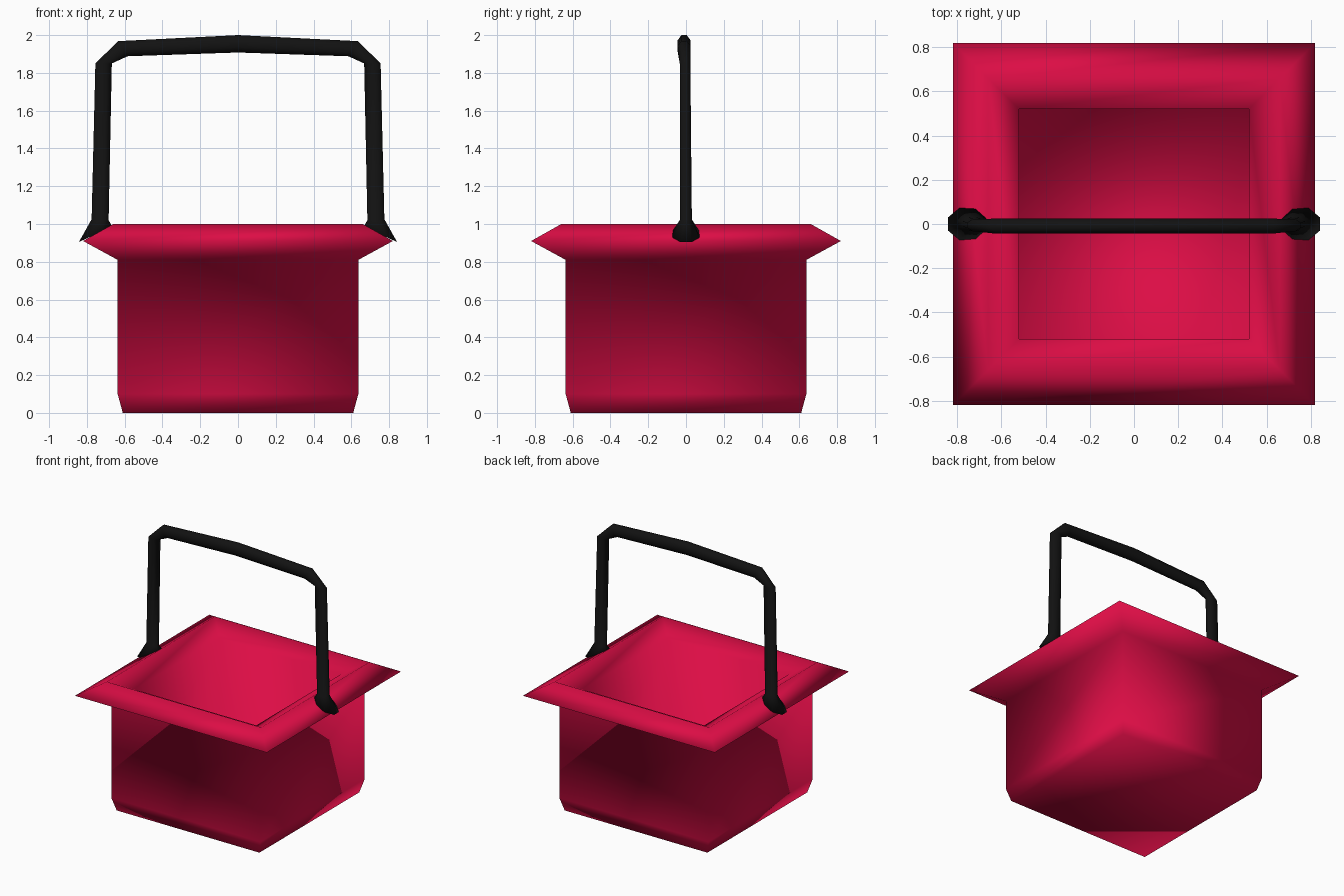
import bpy, bmesh
from math import cos, sin, pi, radians

if "Cube" in bpy.data.objects:
    bpy.data.objects.remove(bpy.data.objects["Cube"])


def material(name, rgb):
    m = bpy.data.materials.new(name)
    m.diffuse_color = (*rgb, 1)
    m.use_nodes = True
    m.node_tree.nodes["Principled BSDF"].inputs["Base Color"].default_value = m.diffuse_color
    return m


def loft(name, rings, mat):
    """Skin a list of equal-length vertex rings and cap both ends."""
    bm = bmesh.new()
    loops = [[bm.verts.new(p) for p in r] for r in rings]
    n = len(loops[0])
    for a, b in zip(loops, loops[1:]):
        for i in range(n):
            j = (i + 1) % n
            bm.faces.new((a[i], a[j], b[j], b[i]))
    bm.faces.new(loops[0][::-1])
    bm.faces.new(loops[-1])
    bmesh.ops.recalc_face_normals(bm, faces=bm.faces)
    for f in bm.faces:
        f.smooth = True
    me = bpy.data.meshes.new(name)
    bm.to_mesh(me)
    bm.free()
    me.materials.append(mat)
    ob = bpy.data.objects.new(name, me)
    bpy.context.collection.objects.link(ob)
    return ob


red = material("basket_red", (0.72, 0.004, 0.06))
black = material("handle_black", (0.006, 0.006, 0.006))

# Basket: square rings (half width, height) from underside, over the rim, to the inner floor
profile = [(0.61, 0), (0.637, 0.1), (0.637, 0.81), (0.82, 0.91),
           (0.66, 1.0), (0.52, 0.925), (0.525, 0.08)]
corners = [(-1, -1), (1, -1), (1, 1), (-1, 1)]
loft("basket", [[(cx * h, cy * h, z) for cx, cy in corners] for h, z in profile], red)

# Handle: stations as inner point, outer point, half depth and y centre
half = [((0.665, 0.985), (0.842, 0.905), 0.072, 0.0),
        ((0.685, 1.02), (0.775, 1.025), 0.031, 0.0),
        ((0.668, 1.85), (0.755, 1.85), 0.028, -0.005),
        ((0.585, 1.888), (0.635, 1.968), 0.034, -0.01),
        ((0.0, 1.908), (0.0, 2.0), 0.034, -0.01)]
mirrored = [((-a[0], a[1]), (-b[0], b[1]), d, y) for a, b, d, y in half[-2::-1]]


def section(a, b, depth, yc):
    k = 1 / cos(pi / 8)
    ring = []
    for i in range(8):
        t = pi / 8 + i * pi / 4
        u = 0.5 + 0.5 * k * cos(t)
        ring.append((a[0] + (b[0] - a[0]) * u, yc + depth * k * sin(t),
                     a[1] + (b[1] - a[1]) * u))
    return ring


loft("handle", [section(*s) for s in half + mirrored], black)
